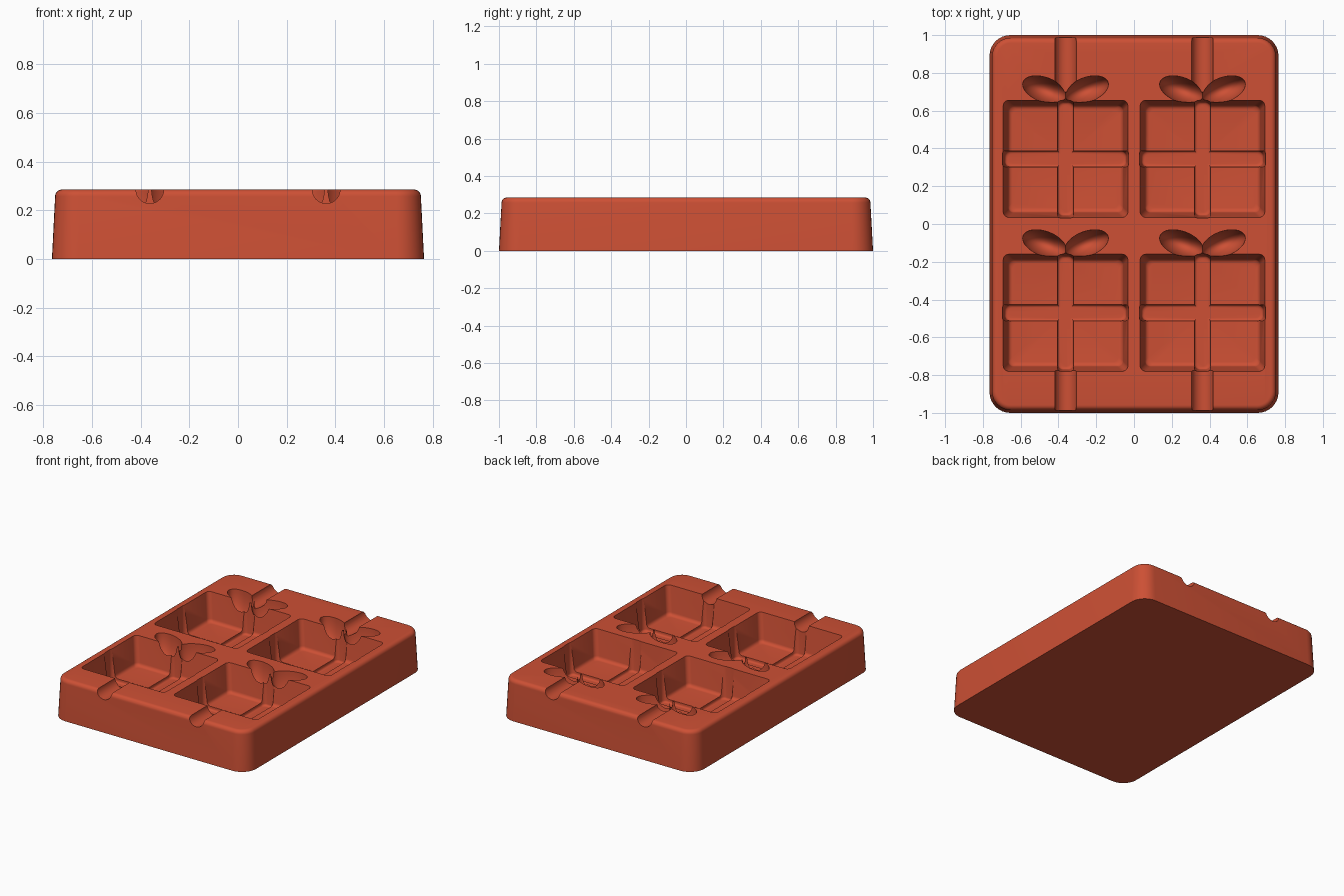
import bpy, bmesh, math
from mathutils import Matrix

if "Cube" in bpy.data.objects:
    bpy.data.objects.remove(bpy.data.objects["Cube"], do_unlink=True)

clay = bpy.data.materials.new("brick red")
clay.use_nodes = True
RED = (0.61, 0.08, 0.035, 1)
clay.diffuse_color = RED
clay.node_tree.nodes["Principled BSDF"].inputs["Base Color"].default_value = RED

TOP = 0.285


def add_object(name, bm):
    bmesh.ops.recalc_face_normals(bm, faces=bm.faces)
    mesh = bpy.data.meshes.new(name)
    bm.to_mesh(mesh)
    bm.free()
    mesh.materials.append(clay)
    obj = bpy.data.objects.new(name, mesh)
    bpy.context.collection.objects.link(obj)
    return obj


def rounded_rect(hx, hy, r, steps=8):
    points = []
    corners = [(1, 1), (-1, 1), (-1, -1), (1, -1)]
    for i, (sx, sy) in enumerate(corners):
        for k in range(steps + 1):
            a = math.pi / 2 * (i + k / steps)
            points.append((sx * (hx - r) + r * math.cos(a),
                           sy * (hy - r) + r * math.sin(a)))
    return points


def loft(name, layers, cx=0, cy=0):
    """Stack rounded rectangles (half x, half y, radius, z) into a closed solid."""
    bm = bmesh.new()
    rings = [[bm.verts.new((cx + x, cy + y, z)) for x, y in rounded_rect(hx, hy, r)]
             for hx, hy, r, z in layers]
    for low, high in zip(rings, rings[1:]):
        for i in range(len(low)):
            j = (i + 1) % len(low)
            bm.faces.new((low[i], low[j], high[j], high[i]))
    bm.faces.new(rings[0][::-1])
    bm.faces.new(rings[-1])
    return add_object(name, bm)


def tub(name, cx, cy, hx, hy, floor, fillet, draft):
    """Tapered box with a rounded bottom edge, open above the block."""
    layers = []
    for k in range(6):
        a = math.pi / 2 * k / 5
        inset = draft + fillet * (1 - math.sin(a))
        layers.append((hx - inset, hy - inset, 0.03, floor + fillet * (1 - math.cos(a))))
    layers.append((hx, hy, 0.03, TOP))
    layers.append((hx, hy, 0.03, TOP + 0.06))
    return loft(name, layers, cx, cy)


def bow_lobe(cx, cy, side):
    bm = bmesh.new()
    bmesh.ops.create_uvsphere(bm, u_segments=40, v_segments=24, radius=1)
    place = (Matrix.Translation((cx + side * 0.112, cy + 0.366, TOP))
             @ Matrix.Rotation(side * math.radians(20), 4, 'Z')
             @ Matrix.Diagonal((0.12, 0.065, 0.18, 1)))
    bmesh.ops.transform(bm, matrix=place, verts=bm.verts)
    return add_object("bow_lobe_cutter", bm)


def channel(cx, y0, y1):
    bm = bmesh.new()
    bmesh.ops.create_cone(bm, cap_ends=True, segments=40, radius1=0.057,
                          radius2=0.057, depth=y1 - y0)
    place = (Matrix.Translation((cx, (y0 + y1) / 2, TOP))
             @ Matrix.Rotation(math.pi / 2, 4, 'X'))
    bmesh.ops.transform(bm, matrix=place, verts=bm.verts)
    return add_object("channel_cutter", bm)


# Tapered tray block with a rounded upper rim
layers = [(0.765, 1.0, 0.11, 0)]
for k in range(7):
    a = math.pi / 2 * k / 6
    inset = 0.028 * (1 - math.cos(a))
    layers.append((0.752 - inset, 0.986 - inset, 0.1 - inset,
                   TOP - 0.028 * (1 - math.sin(a))))
tray = loft("mould_tray", layers)

# Gift box cavities, ribbon grooves and bows
cutters = []
for cx in (-0.3625, 0.3625):
    for cy in (0.345, -0.47):
        cutters.append(tub("cavity_cutter", cx, cy, 0.33, 0.31, 0.085, 0.025, 0.025))
        cutters.append(tub("ribbon_across_cutter", cx, cy, 0.334, 0.054, 0.06, 0.015, 0.012))
        cutters.append(tub("ribbon_along_cutter", cx, cy, 0.054, 0.313, 0.06, 0.015, 0.012))
        cutters += [bow_lobe(cx, cy, side) for side in (-1, 1)]
    # Round channels out through the front and back
    cutters.append(channel(cx, 0.70, 1.1))
    cutters.append(channel(cx, -1.1, -0.75))

for cutter in cutters:
    cutter.hide_render = True
    mod = tray.modifiers.new(cutter.name, 'BOOLEAN')
    mod.operation = 'DIFFERENCE'
    mod.solver = 'EXACT'
    mod.object = cutter

# Bake the cuts and drop the cutters
graph = bpy.context.evaluated_depsgraph_get()
baked = bpy.data.meshes.new_from_object(tray.evaluated_get(graph))
tray.modifiers.clear()
tray.data = baked
for cutter in cutters:
    bpy.data.objects.remove(cutter, do_unlink=True)

bpy.ops.object.select_all(action='DESELECT')
tray.select_set(True)
bpy.context.view_layer.objects.active = tray
bpy.ops.object.shade_smooth_by_angle(angle=math.radians(32))
